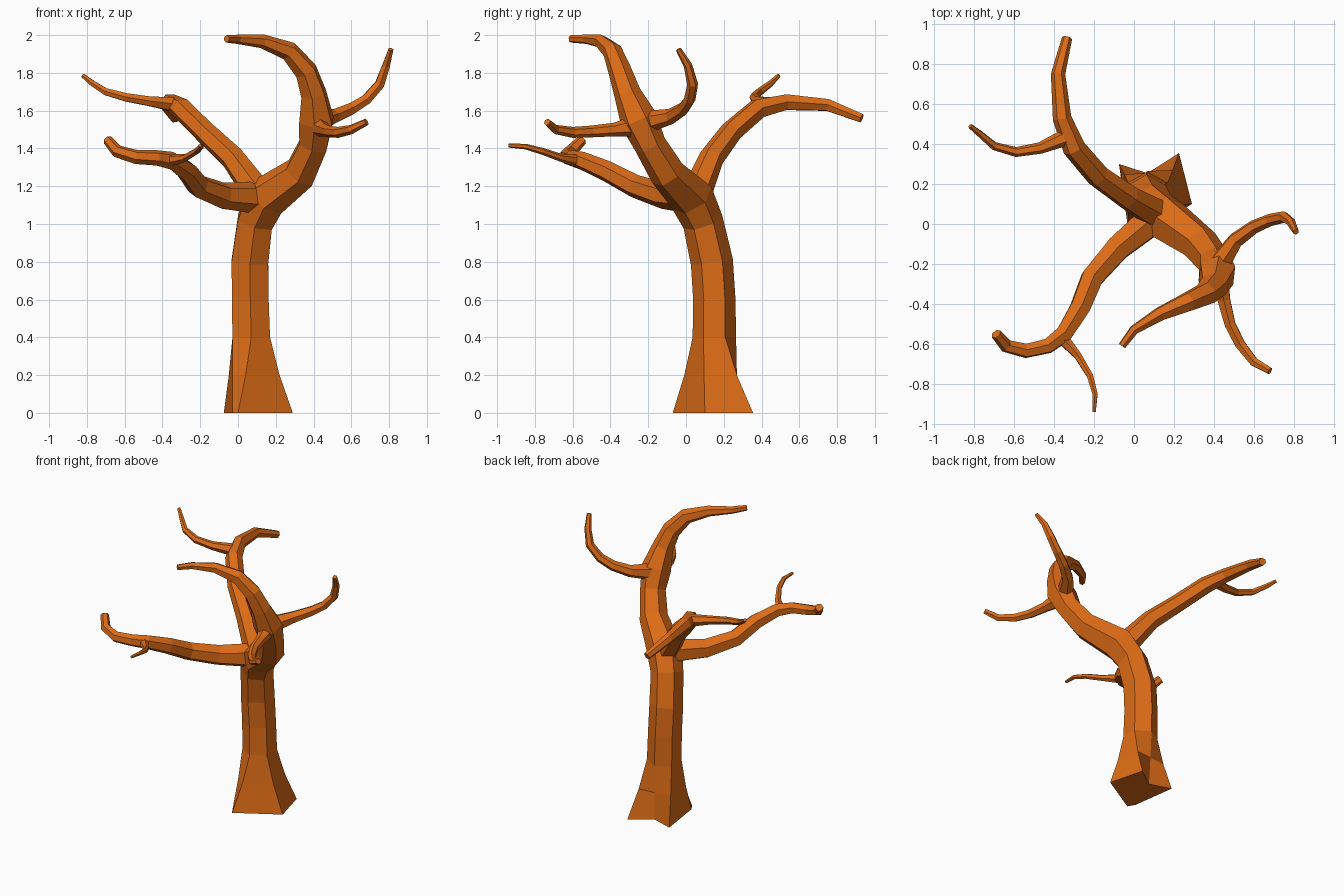
import bpy
import bmesh
from math import cos, sin, radians, tau
from mathutils import Vector

old = bpy.data.objects.get("Cube")
if old:
    bpy.data.objects.remove(old, do_unlink=True)

# One bark colour for the whole tree
bark = bpy.data.materials.new("orange_bark")
bark.use_nodes = True
colour = (0.72, 0.15, 0.008, 1)
bark.diffuse_color = colour
bark.node_tree.nodes["Principled BSDF"].inputs["Base Color"].default_value = colour

SIDES = 6


def directions(points):
    """Averaged direction of the path at every point."""
    last = len(points) - 1
    result = []
    for i, point in enumerate(points):
        before = (point - points[i - 1]).normalized() if i > 0 else Vector()
        after = (points[i + 1] - point).normalized() if i < last else Vector()
        result.append((before + after).normalized())
    return result


def limb(name, path, foot=None, flare=()):
    """Six-sided tapering tube along (x, y, z, radius) points.

    The first rings can be blended towards a foot outline on the ground
    by the amounts in flare.
    """
    points = [Vector(p[:3]) for p in path]
    tangents = directions(points)
    side = Vector((1, 0, 0))
    if abs(tangents[0].x) > 0.8:
        side = Vector((0, 0, 1))
    side = (side - tangents[0] * side.dot(tangents[0])).normalized()

    bm = bmesh.new()
    rings = []
    for i, (centre, tangent) in enumerate(zip(points, tangents)):
        # Carry the section along the path without twisting it
        if i > 0:
            side = tangents[i - 1].rotation_difference(tangent) @ side
        other = tangent.cross(side)
        ring = []
        for k in range(SIDES):
            angle = radians(-150) + tau * k / SIDES
            spot = centre + (side * cos(angle) + other * sin(angle)) * path[i][3]
            if foot and i < len(flare):
                corner = Vector((*foot[k], centre.z))
                spot = spot.lerp(corner, flare[i])
            ring.append(bm.verts.new(spot))
        rings.append(ring)

    # Skin the rings and close both ends
    for low, high in zip(rings, rings[1:]):
        for k in range(SIDES):
            n = (k + 1) % SIDES
            bm.faces.new((low[k], low[n], high[n], high[k]))
    bm.faces.new(reversed(rings[0]))
    bm.faces.new(rings[-1])
    bmesh.ops.recalc_face_normals(bm, faces=bm.faces)

    mesh = bpy.data.meshes.new(name)
    bm.to_mesh(mesh)
    bm.free()
    mesh.materials.append(bark)
    obj = bpy.data.objects.new(name, mesh)
    bpy.context.collection.objects.link(obj)
    return obj


# Trunk with flared root, bending into the tall curling bough
root_outline = [(-.03, -.02), (0, -.07), (.29, .1), (.225, .355), (.08, .25), (-.075, .3)]
limb("trunk_and_tall_bough", [
    (.07, .15, 0, .115), (.07, .15, .2, .115), (.07, .15, .4, .115),
    (.065, .15, .6, .112), (.063, .137, .8, .112), (.09, .09, 1.01, .108),
    (.15, .03, 1.14, .12), (.33, -.1, 1.27, .095), (.4, -.19, 1.42, .085),
    (.415, -.25, 1.55, .1), (.4, -.31, 1.69, .072), (.36, -.35, 1.81, .062),
    (.27, -.39, 1.915, .052), (.13, -.45, 1.967, .037), (0, -.53, 1.978, .025),
    (-.06, -.61, 1.98, .02),
], root_outline, (1, .42))

# Rear bough and its twig
limb("rear_bough", [
    (.1, .06, 1.17, .08), (-.03, .135, 1.35, .066), (-.18, .24, 1.49, .06),
    (-.3, .38, 1.61, .058), (-.36, .53, 1.645, .047), (-.38, .75, 1.63, .036),
    (-.335, .93, 1.56, .026),
])
limb("rear_twig", [
    (-.35, .43, 1.635, .042), (-.47, .38, 1.65, .029), (-.59, .36, 1.67, .025),
    (-.7, .39, 1.7, .021), (-.77, .45, 1.745, .017), (-.82, .49, 1.785, .012),
])

# Front bough and its twig
limb("front_bough", [
    (.09, .02, 1.14, .085), (-.08, -.12, 1.15, .07), (-.21, -.27, 1.2, .062),
    (-.27, -.42, 1.28, .056), (-.35, -.55, 1.335, .048), (-.43, -.61, 1.35, .041),
    (-.54, -.635, 1.355, .038), (-.64, -.61, 1.385, .034), (-.69, -.55, 1.445, .027),
])
limb("front_twig", [
    (-.36, -.57, 1.335, .034), (-.28, -.66, 1.35, .021), (-.22, -.76, 1.385, .018),
    (-.195, -.85, 1.41, .015), (-.2, -.94, 1.415, .01),
])

# Two side branches leaving the knot of the tall bough
limb("left_upper_branch", [
    (.42, -.21, 1.54, .06), (.51, -.08, 1.57, .041), (.6, -.015, 1.61, .035),
    (.68, .02, 1.66, .031), (.75, .035, 1.74, .029), (.785, .01, 1.84, .023),
    (.81, -.04, 1.925, .015),
])
limb("left_front_branch", [
    (.42, -.25, 1.52, .06), (.45, -.38, 1.5, .036), (.48, -.5, 1.49, .031),
    (.53, -.6, 1.485, .029), (.6, -.69, 1.5, .025), (.68, -.735, 1.54, .019),
])
